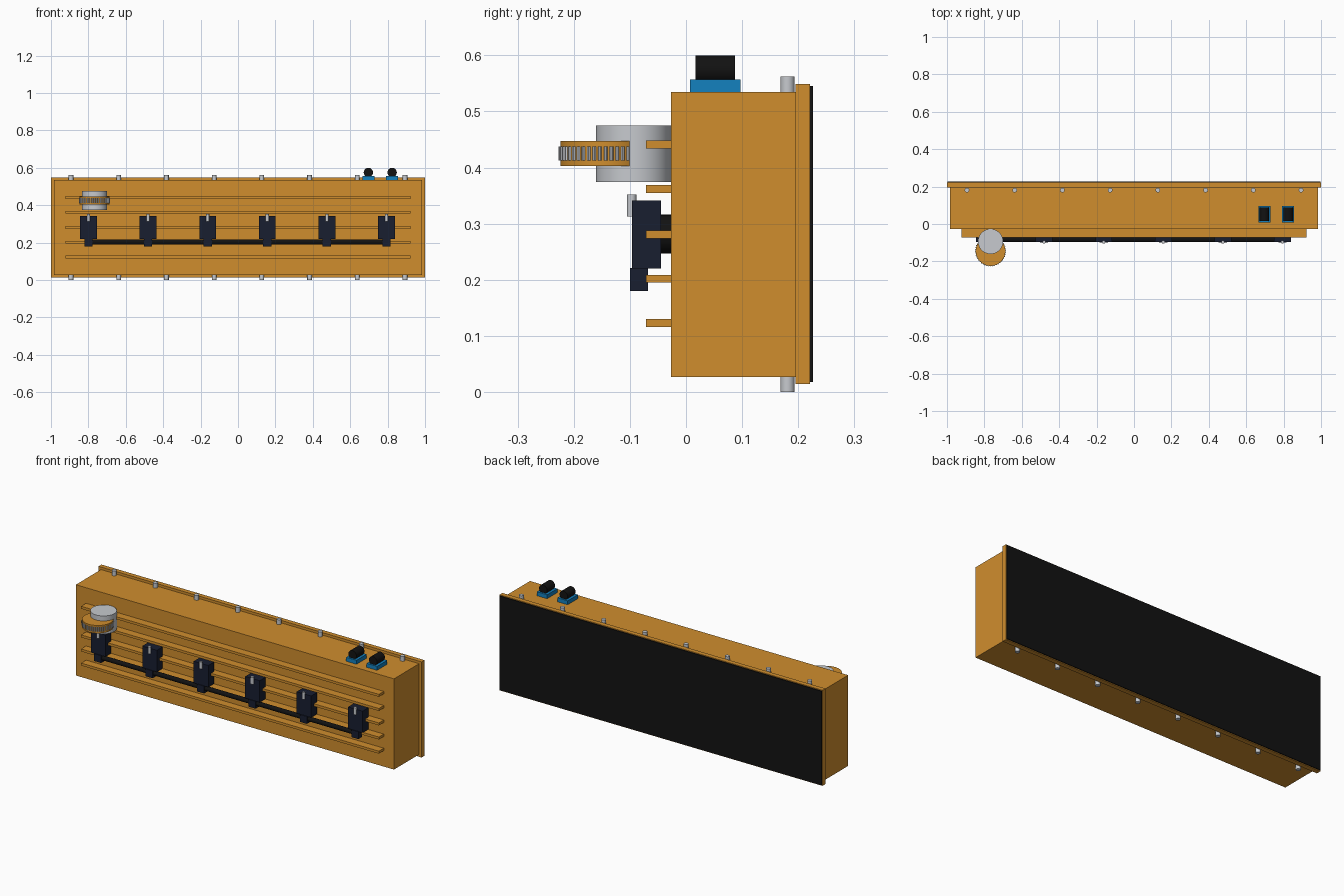
import bpy, bmesh, math

if "Cube" in bpy.data.objects:
    bpy.data.objects.remove(bpy.data.objects["Cube"])


def material(name, rgb):
    m = bpy.data.materials.new(name)
    m.diffuse_color = (*rgb, 1)
    m.use_nodes = True
    m.node_tree.nodes["Principled BSDF"].inputs["Base Color"].default_value = m.diffuse_color
    return m


ORANGE = material("orange_paint", (0.63, 0.27, 0.027))
BLACK = material("black_rubber", (0.006, 0.006, 0.006))
NAVY = material("navy_plastic", (0.009, 0.013, 0.03))
BLUE = material("blue_base", (0.007, 0.22, 0.52))
STEEL = material("steel", (0.57, 0.59, 0.62))


def finish(name, bm, mat, smooth=False):
    bmesh.ops.recalc_face_normals(bm, faces=bm.faces)
    me = bpy.data.meshes.new(name)
    bm.to_mesh(me)
    bm.free()
    me.materials.append(mat)
    ob = bpy.data.objects.new(name, me)
    bpy.context.collection.objects.link(ob)
    if smooth:
        bpy.ops.object.select_all(action='DESELECT')
        bpy.context.view_layer.objects.active = ob
        ob.select_set(True)
        bpy.ops.object.shade_smooth_by_angle(angle=math.radians(30))
    return ob


def box(name, x, y, z, mat):
    """Box from (min, max) ranges on each axis."""
    bm = bmesh.new()
    bmesh.ops.create_cube(bm, size=1)
    for v in bm.verts:
        v.co = [(r[0] + r[1]) / 2 + c * (r[1] - r[0]) for r, c in zip((x, y, z), v.co)]
    return finish(name, bm, mat)


def prism(name, radii, length, loc, mat, axis='Z', smooth=True):
    """Extruded round or toothed outline, one radius per outline point."""
    bm = bmesh.new()
    n = len(radii)
    ring = [bm.verts.new((r * math.cos(math.tau * i / n), r * math.sin(math.tau * i / n), -length / 2))
            for i, r in enumerate(radii)]
    face = bm.faces.new(ring)
    new = bmesh.ops.extrude_face_region(bm, geom=[face], use_keep_orig=True)
    bmesh.ops.translate(bm, vec=(0, 0, length),
                        verts=[g for g in new["geom"] if isinstance(g, bmesh.types.BMVert)])
    ob = finish(name, bm, mat, smooth)
    ob.location = loc
    ob.rotation_euler = {'X': (0, math.pi / 2, 0), 'Y': (math.pi / 2, 0, 0), 'Z': (0, 0, 0)}[axis]
    return ob


def cylinder(name, r, length, loc, mat, axis='Z', sides=32):
    return prism(name, [r] * sides, length, loc, mat, axis)


# Cover body, mounting flange and gasket
box("cover_body", (-0.985, 0.985), (-0.027, 0.196), (0.027, 0.535), ORANGE)
box("mounting_flange", (-1, 1), (0.195, 0.221), (0.014, 0.549), ORANGE)
box("gasket", (-0.996, 0.996), (0.220, 0.226), (0.018, 0.545), BLACK)

# Front ribs
for i, z in enumerate((0.123, 0.202, 0.281, 0.362, 0.441)):
    box(f"front_rib_{i + 1}", (-0.922, 0.922), (-0.071, -0.025), (z - 0.007, z + 0.007), ORANGE)

# Flange bolts along top and bottom
for i in range(8):
    x = -0.893 + i * 1.786 / 7
    cylinder(f"top_bolt_{i + 1}", 0.0125, 0.03, (x, 0.181, 0.547), STEEL, sides=24)
    cylinder(f"bottom_bolt_{i + 1}", 0.0125, 0.03, (x, 0.181, 0.015), STEEL, sides=24)

# Ignition coils with sockets, clips and connectors
for i in range(6):
    x = -0.799 + i * 0.3185
    box(f"coil_{i + 1}", (x - 0.045, x + 0.045), (-0.096, -0.045), (0.220, 0.341), NAVY)
    cylinder(f"coil_socket_{i + 1}", 0.0345, 0.021, (x, -0.036, 0.2815), BLACK, 'Y')
    cylinder(f"coil_pin_{i + 1}", 0.0085, 0.039, (x, -0.097, 0.3325), STEEL, sides=20)
    box(f"coil_connector_{i + 1}", (x - 0.022, x + 0.022), (-0.100, -0.068), (0.180, 0.221), NAVY)

# Wiring harness
cylinder("wiring_harness", 0.0125, 1.62, (-0.003, -0.084, 0.203), BLACK, 'X')

# Oil filler neck and ribbed cap
cylinder("filler_neck", 0.067, 0.101, (-0.767, -0.0935, 0.4245), STEEL, sides=64)
cylinder("filler_cap", 0.0795, 0.044, (-0.767, -0.1445, 0.425), ORANGE, sides=64)
prism("cap_grip", [0.0825, 0.0825, 0.0785, 0.0785] * 48, 0.025, (-0.767, -0.1445, 0.4255), STEEL, smooth=False)

# Top vent fittings
for i, x in enumerate((0.697, 0.824)):
    box(f"vent_base_{i + 1}", (x - 0.032, x + 0.032), (0.007, 0.097), (0.534, 0.557), BLUE)
    cylinder(f"vent_barrel_{i + 1}", 0.025, 0.07, (x, 0.052, 0.575), BLACK, 'Y')
